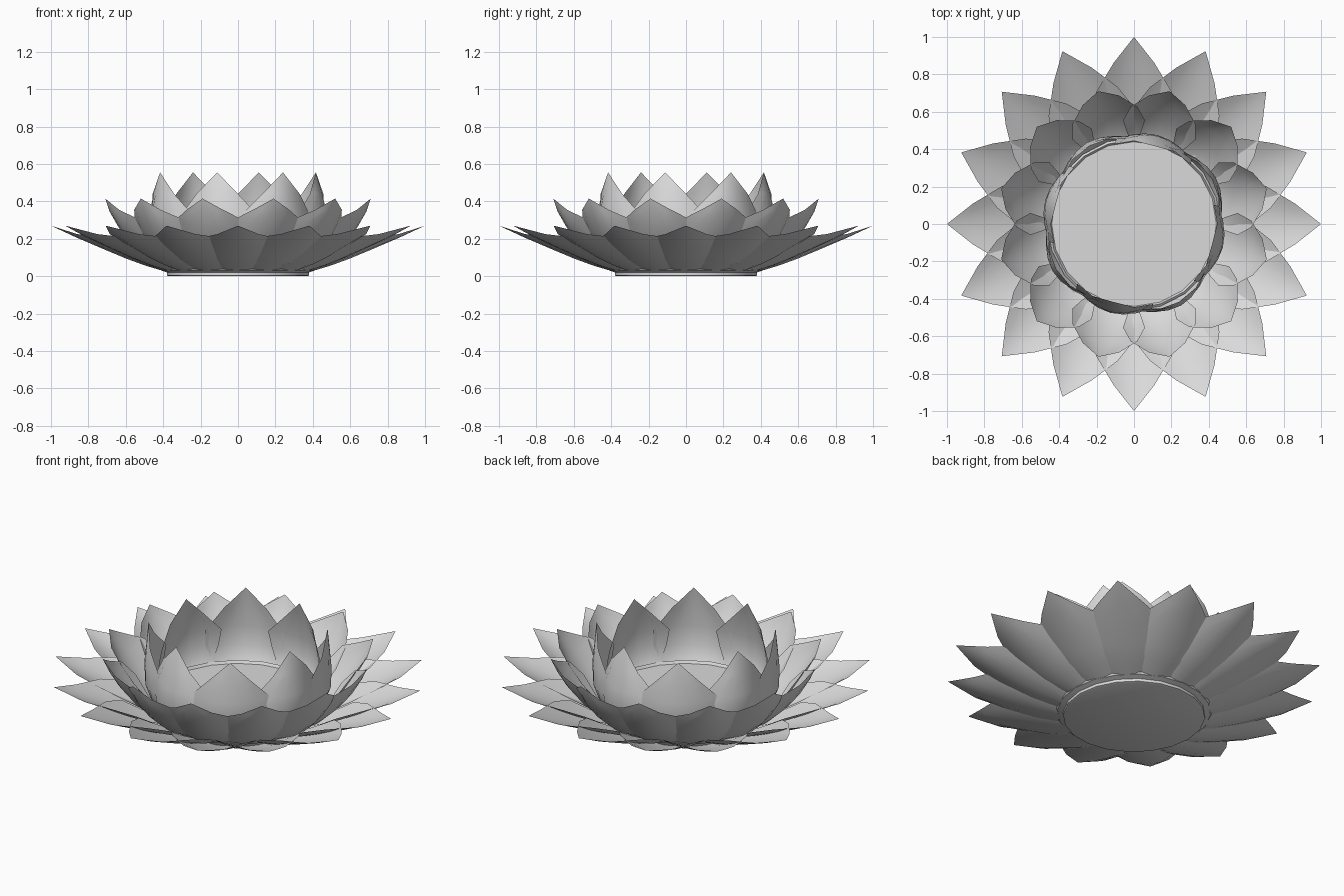
import bpy, bmesh, math

if "Cube" in bpy.data.objects:
    bpy.data.objects.remove(bpy.data.objects["Cube"])

grey = bpy.data.materials.new("light_grey")
grey.diffuse_color = (0.70, 0.70, 0.70, 1)
grey.use_nodes = True
grey.node_tree.nodes["Principled BSDF"].inputs["Base Color"].default_value = grey.diffuse_color


def finish(name, bm, angle):
    bmesh.ops.remove_doubles(bm, verts=bm.verts, dist=0.0005)
    mesh = bpy.data.meshes.new(name)
    bm.to_mesh(mesh)
    bm.free()
    mesh.materials.append(grey)
    obj = bpy.data.objects.new(name, mesh)
    bpy.context.collection.objects.link(obj)
    bpy.ops.object.select_all(action='DESELECT')
    obj.select_set(True)
    bpy.context.view_layer.objects.active = obj
    bpy.ops.object.shade_smooth_by_angle(angle=math.radians(angle))
    return obj


def petal_ring(name, stations, count, start, lean=0.0, across=6):
    """Ring of cupped petals; station = radius, z, half width, edge pull-in, edge lift.
    lean bends alternate petals outward and inward at the tip."""
    bm = bmesh.new()
    top = stations[-1][1]
    for k in range(count):
        a = math.radians(start) + 2 * math.pi * k / count
        ca, sa = math.cos(a), math.sin(a)
        side = 1 if k % 2 == 0 else -1
        rows = []
        for r, z, w, pull, lift in stations:
            row = []
            for i in range(across + 1):
                u = 2 * i / across - 1
                x = r - pull * u * u + side * lean * (z / top) ** 2
                y = w * u
                row.append(bm.verts.new((x * ca - y * sa, x * sa + y * ca,
                                         z + lift * u * u)))
            rows.append(row)
        for lo, hi in zip(rows, rows[1:]):
            for i in range(across):
                bm.faces.new((lo[i], hi[i], hi[i + 1], lo[i + 1]))
    return finish(name, bm, 60)


# low, wide-spread outer petals
petal_ring("outer_petals", [
    (0.39, 0.025, 0.11, 0.00, 0.02), (0.50, 0.058, 0.20, 0.00, 0.055),
    (0.60, 0.095, 0.235, 0.01, 0.075), (0.72, 0.145, 0.20, 0.01, 0.06),
    (0.86, 0.205, 0.11, 0.00, 0.02), (1.00, 0.27, 0.0, 0.0, 0.0)], 16, 0)

# half-raised middle petals
petal_ring("middle_petals", [
    (0.39, 0.035, 0.09, 0.00, 0.00), (0.48, 0.075, 0.16, 0.02, 0.03),
    (0.57, 0.155, 0.20, 0.05, 0.06), (0.65, 0.255, 0.18, 0.05, 0.05),
    (0.70, 0.34, 0.10, 0.015, 0.015), (0.735, 0.415, 0.0, 0.0, 0.0)], 12, 15)

# upright inner petals, alternately leaning out and in
petal_ring("inner_petals", [
    (0.39, 0.04, 0.10, 0.01, 0.00), (0.46, 0.11, 0.17, 0.04, 0.02),
    (0.495, 0.21, 0.21, 0.08, 0.02), (0.495, 0.32, 0.21, 0.10, 0.01),
    (0.475, 0.44, 0.115, 0.03, 0.00), (0.456, 0.555, 0.0, 0.0, 0.0)],
    8, 30, lean=0.025)

# round cup: foot, flared wall, low rim and flat floor
profile = [(0, 0), (0.37, 0), (0.38, 0.004), (0.38, 0.02), (0.41, 0.03),
           (0.445, 0.08), (0.462, 0.13), (0.45, 0.14), (0.44, 0.125), (0, 0.125)]
bm = bmesh.new()
verts = [bm.verts.new((r, 0, z)) for r, z in profile]
edges = [bm.edges.new(p) for p in zip(verts, verts[1:])]
bmesh.ops.spin(bm, geom=verts + edges, cent=(0, 0, 0), axis=(0, 0, 1),
               angle=2 * math.pi, steps=20)
bmesh.ops.remove_doubles(bm, verts=bm.verts, dist=0.0005)
bmesh.ops.recalc_face_normals(bm, faces=bm.faces)
finish("cup", bm, 30)
